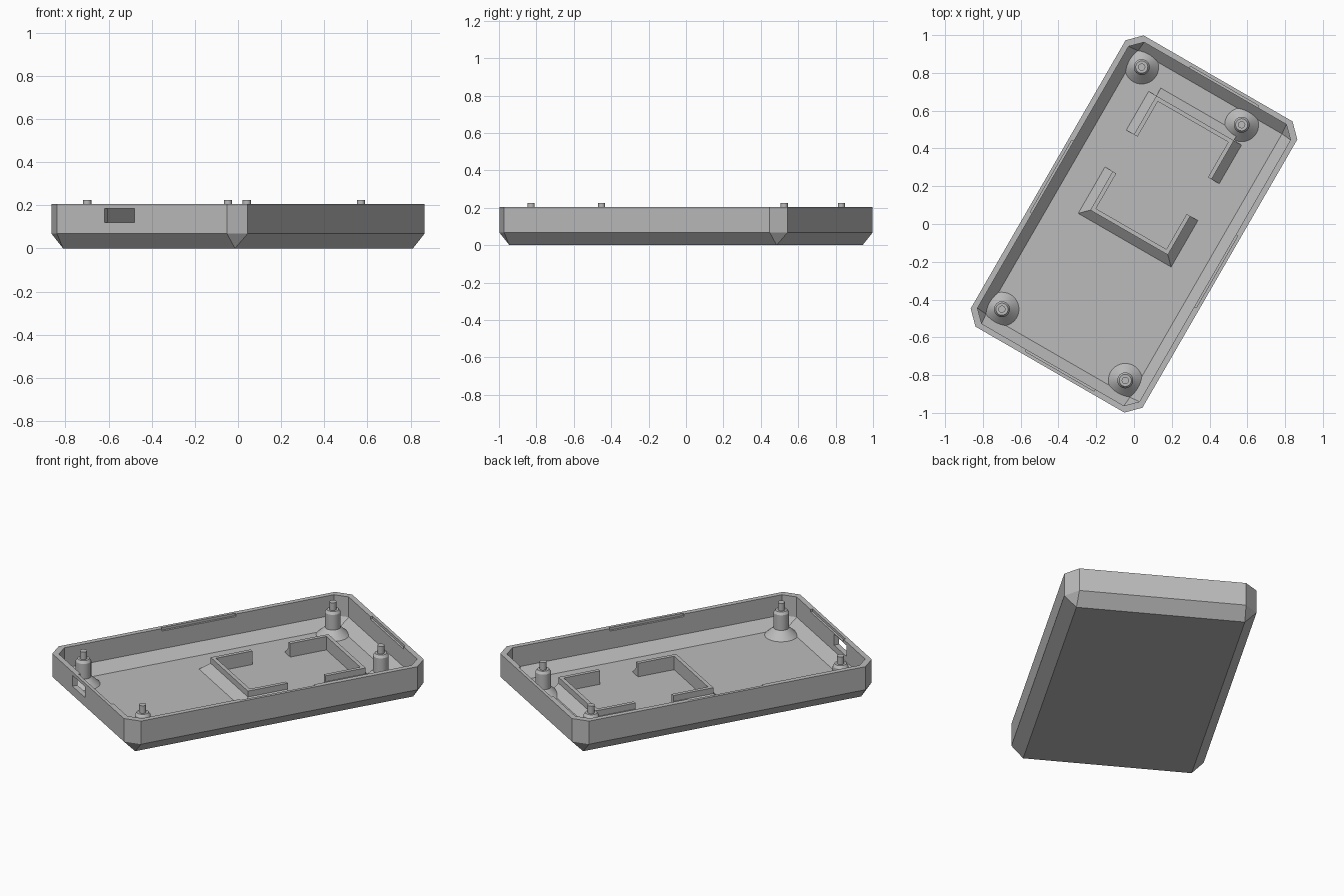
import bpy, bmesh, math
from mathutils import Matrix

if "Cube" in bpy.data.objects:
    bpy.data.objects.remove(bpy.data.objects["Cube"])

ROT = Matrix.Rotation(math.radians(-30), 4, 'Z')   # case lies turned on the ground
FLOOR = 0.03

grey = bpy.data.materials.new("plain grey")
grey.diffuse_color = (0.5, 0.5, 0.5, 1)
grey.use_nodes = True
grey.node_tree.nodes["Principled BSDF"].inputs["Base Color"].default_value = grey.diffuse_color


def finish(name, bm, smooth=False):
    bmesh.ops.remove_doubles(bm, verts=bm.verts, dist=1e-5)
    bmesh.ops.recalc_face_normals(bm, faces=bm.faces)
    mesh = bpy.data.meshes.new(name)
    bm.to_mesh(mesh)
    bm.free()
    mesh.materials.append(grey)
    ob = bpy.data.objects.new(name, mesh)
    bpy.context.collection.objects.link(ob)
    ob.matrix_world = ROT
    if smooth:
        bpy.ops.object.select_all(action='DESELECT')
        ob.select_set(True)
        bpy.context.view_layer.objects.active = ob
        bpy.ops.object.shade_smooth_by_angle(angle=math.radians(30))
    return ob


def loft(bm, rings):
    """Skin a stack of equal closed rings and cap both ends."""
    rows = [[bm.verts.new(p) for p in ring] for ring in rings]
    n = len(rows[0])
    for a, b in zip(rows, rows[1:]):
        for i in range(n):
            j = (i + 1) % n
            bm.faces.new((a[i], a[j], b[j], b[i]))
    bm.faces.new(rows[0])
    bm.faces.new(rows[-1])


def octagon(u, v, c, z):
    """Rectangle with cut corners (c = 0 gives sharp corners)."""
    return [(u - c, -v, z), (u, -v + c, z), (u, v - c, z), (u - c, v, z),
            (-u + c, v, z), (-u, v - c, z), (-u, -v + c, z), (-u + c, -v, z)]


def box(bm, u0, u1, v0, v1, z0, z1):
    loft(bm, [[(u0, v0, z), (u1, v0, z), (u1, v1, z), (u0, v1, z)] for z in (z0, z1)])


# Tray: outer shell, rim, then the hollow down to the floor
bm = bmesh.new()
loft(bm, [octagon(0.46, 0.825, 0, 0), octagon(0.525, 0.89, 0.07, 0.068),
          octagon(0.525, 0.89, 0.07, 0.205), octagon(0.495, 0.86, 0.06, 0.205),
          octagon(0.495, 0.86, 0.06, 0.085), octagon(0.44, 0.805, 0, FLOOR)])
tray = finish("tray", bm)

# Cutters: connector port in the front wall and shallow recesses inside the rim
bm = bmesh.new()
box(bm, -0.2, -0.04, -0.95, -0.82, 0.12, 0.185)
for s in (-1, 1):
    u = sorted((s * 0.46, s * 0.507))
    v = sorted((s * 0.82, s * 0.872))
    box(bm, u[0], u[1], -0.22, 0.22, 0.19, 0.25)
    box(bm, -0.16, 0.26, v[0], v[1], 0.19, 0.25)
cutter = finish("wall_cutter", bm)
cutter.hide_render = True
cutter.hide_viewport = True
mod = tray.modifiers.new("openings", 'BOOLEAN')
mod.operation = 'DIFFERENCE'
mod.solver = 'EXACT'
mod.object = cutter

# Mounting posts: flared foot, shaft, chamfered shoulder and locating peg
PROFILE = [(0.09, FLOOR - 0.005), (0.09, FLOOR), (0.042, 0.075), (0.042, 0.165),
           (0.032, 0.18), (0.019, 0.18), (0.019, 0.225)]
for k, (u, v) in enumerate([(-0.38, 0.74), (0.231, 0.74), (-0.38, -0.74), (0.374, -0.74)]):
    bm = bmesh.new()
    ang = [2 * math.pi * i / 32 for i in range(32)]
    loft(bm, [[(u + r * math.cos(a), v + r * math.sin(a), z) for a in ang] for r, z in PROFILE])
    finish(f"mounting_post_{k + 1}", bm, smooth=True)

# Holder brackets: thin U-shaped walls with a sloped foot outside
INNER, WALL, FOOT = 0.215, 0.237, 0.284
TOP, RISE, Z0 = 0.11, 0.075, FLOOR - 0.005


def wedge(bm, p, q, foot_p, foot_q):
    """Sloped foot along the wall line p-q, reaching out to foot_p-foot_q."""
    loft(bm, [[(*p, Z0), (*p, RISE), (*foot_p, FLOOR), (*foot_p, Z0)],
              [(*q, Z0), (*q, RISE), (*foot_q, FLOOR), (*foot_q, Z0)]])


def bracket(name, base, d, mitred):
    """base = inner edge of the cross wall, d = side it faces out to."""
    def w(t):
        return base + d * t
    tip, wall, foot = w(-0.215), w(0.022), w(0.069)
    bm = bmesh.new()
    lo, hi = sorted((base, wall))
    box(bm, -WALL, WALL, lo, hi, Z0, TOP)
    lo, hi = sorted((tip, wall))
    end = foot if mitred else wall
    out = FOOT if mitred else WALL
    for s in (-1, 1):
        a, b = sorted((s * INNER, s * WALL))
        box(bm, a, b, lo, hi, Z0, TOP)
        wedge(bm, (s * WALL, tip), (s * WALL, wall), (s * FOOT, tip), (s * FOOT, end))
    wedge(bm, (-WALL, wall), (WALL, wall), (-out, foot), (out, foot))
    finish(name, bm)


bracket("front_bracket", -0.03, -1, True)
bracket("back_bracket", 0.625, 1, False)
